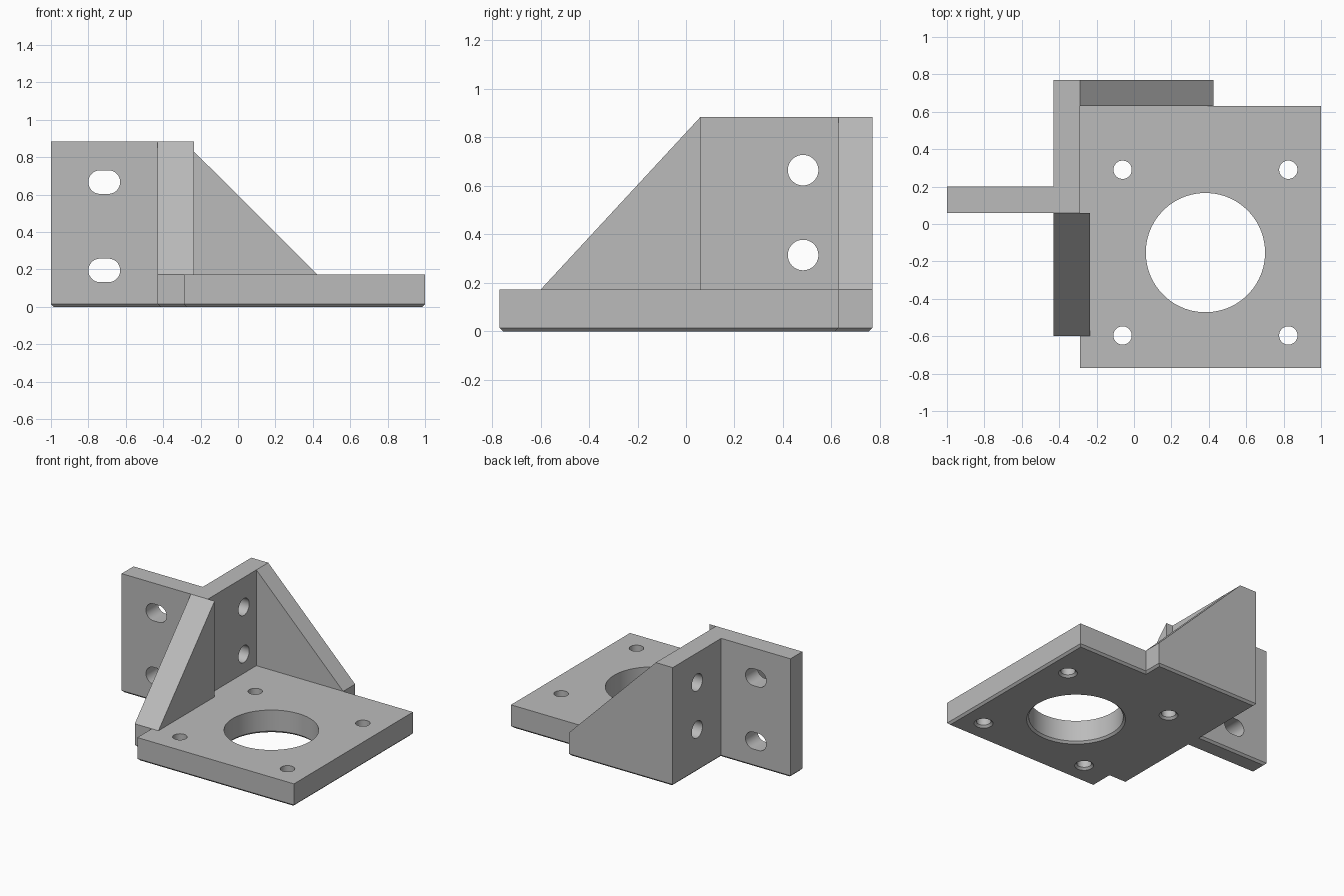
import bpy, bmesh, math
from mathutils import Vector

cube = bpy.data.objects.get("Cube")
if cube:
    bpy.data.objects.remove(cube, do_unlink=True)

HEIGHT, PLATE, CHAMFER = 0.885, 0.172, 0.015
BURIED = 0.08  # how low the upper parts start, inside the base

grey = bpy.data.materials.new("plain grey")
grey.use_nodes = True
colour = (0.5, 0.5, 0.5, 1)
grey.diffuse_color = colour
grey.node_tree.nodes["Principled BSDF"].inputs["Base Color"].default_value = colour


def place(axis, a, b, d):
    """Point a, b in the plane across an axis, at depth d along it."""
    return {"x": Vector((d, a, b)), "y": Vector((a, d, b)), "z": Vector((a, b, d))}[axis]


def loft(name, axis, rings):
    """Solid through outlines of equal length; rings are (depth, points)."""
    bm = bmesh.new()
    loops = [[bm.verts.new(place(axis, a, b, d)) for a, b in pts] for d, pts in rings]
    n = len(loops[0])
    for low, high in zip(loops, loops[1:]):
        for i in range(n):
            j = (i + 1) % n
            bm.faces.new((low[i], low[j], high[j], high[i]))
    bm.faces.new(loops[0])
    bm.faces.new(loops[-1])
    bmesh.ops.recalc_face_normals(bm, faces=bm.faces)
    mesh = bpy.data.meshes.new(name)
    bm.to_mesh(mesh)
    bm.free()
    mesh.materials.append(grey)
    obj = bpy.data.objects.new(name, mesh)
    bpy.context.scene.collection.objects.link(obj)
    return obj


def prism(name, axis, low, high, pts):
    return loft(name, axis, [(low, pts), (high, pts)])


def inset(pts, w):
    """Move a right-angled counter-clockwise outline inward by w."""
    out = []
    for i, p in enumerate(pts):
        p, prev, nxt = Vector(p), Vector(pts[i - 1]), Vector(pts[(i + 1) % len(pts)])
        e, f = (p - prev).normalized(), (nxt - p).normalized()
        out.append(p + w * Vector((-e.y - f.y, e.x + f.x)))
    return out


def slot(a, b, r, half=0.0, n=64):
    """Circle, or a slot stretched sideways by half on each side."""
    pts = []
    for i in range(n):
        t = 2 * math.pi * (i + 0.5) / n
        pts.append((a + r * math.cos(t) + math.copysign(half, math.cos(t)), b + r * math.sin(t)))
    return pts


def combine(target, tool, operation):
    mod = target.modifiers.new(operation.lower(), "BOOLEAN")
    mod.operation, mod.solver, mod.object = operation, "EXACT", tool
    bpy.context.view_layer.update()
    graph = bpy.context.evaluated_depsgraph_get()
    mesh = bpy.data.meshes.new_from_object(target.evaluated_get(graph))
    target.modifiers.clear()
    target.data = mesh
    bpy.data.objects.remove(tool, do_unlink=True)


# Base outline: plate plus the feet of the wall, flange and gussets
outline = [(-0.29, -0.77), (1, -0.77), (1, 0.63), (0.425, 0.63), (0.425, 0.77),
           (-0.43, 0.77), (-0.43, 0.2), (-1, 0.2), (-1, 0.06), (-0.43, 0.06),
           (-0.43, -0.6), (-0.29, -0.6)]
bracket = loft("motor_mount_bracket", "z",
               [(0, inset(outline, CHAMFER)), (CHAMFER, outline), (PLATE, outline)])

# Upright wall with its side flange
wall = prism("wall_and_flange", "z", BURIED, HEIGHT,
             [(-0.29, 0.06), (-0.29, 0.77), (-0.43, 0.77), (-0.43, 0.2), (-1, 0.2), (-1, 0.06)])
# Sloped braces
rear = prism("rear_gusset", "y", 0.63, 0.77,
             [(-0.29, BURIED), (0.425, BURIED), (0.425, PLATE), (-0.29, HEIGHT)])
front = prism("front_gusset", "x", -0.43, -0.235,
              [(-0.6, BURIED), (0.06, BURIED), (0.06, HEIGHT), (-0.6, PLATE)])
for part in (wall, rear, front):
    combine(bracket, part, "UNION")

# Plate bore and corner screw holes, flared at the underside
cx, cy, step = 0.382, -0.153, 0.443
holes = [(cx, cy, 0.319)]
holes += [(cx + sx * step, cy + sy * step, 0.049) for sx in (-1, 1) for sy in (-1, 1)]
for x, y, r in holes:
    cutter = loft("plate_hole", "z", [(-CHAMFER, slot(x, y, r + 2 * CHAMFER)),
                                      (CHAMFER, slot(x, y, r)), (0.3, slot(x, y, r))])
    combine(bracket, cutter, "DIFFERENCE")

# Round holes in the wall and slots in the flange
for z in (0.315, 0.665):
    combine(bracket, prism("wall_hole", "x", -0.5, -0.2, slot(0.483, z, 0.063)), "DIFFERENCE")
for z in (0.195, 0.667):
    combine(bracket, prism("flange_slot", "y", 0, 0.3, slot(-0.715, z, 0.063, 0.022)), "DIFFERENCE")

bpy.ops.object.select_all(action="DESELECT")
bracket.select_set(True)
bpy.context.view_layer.objects.active = bracket
bpy.ops.object.shade_smooth_by_angle(angle=math.radians(30))
